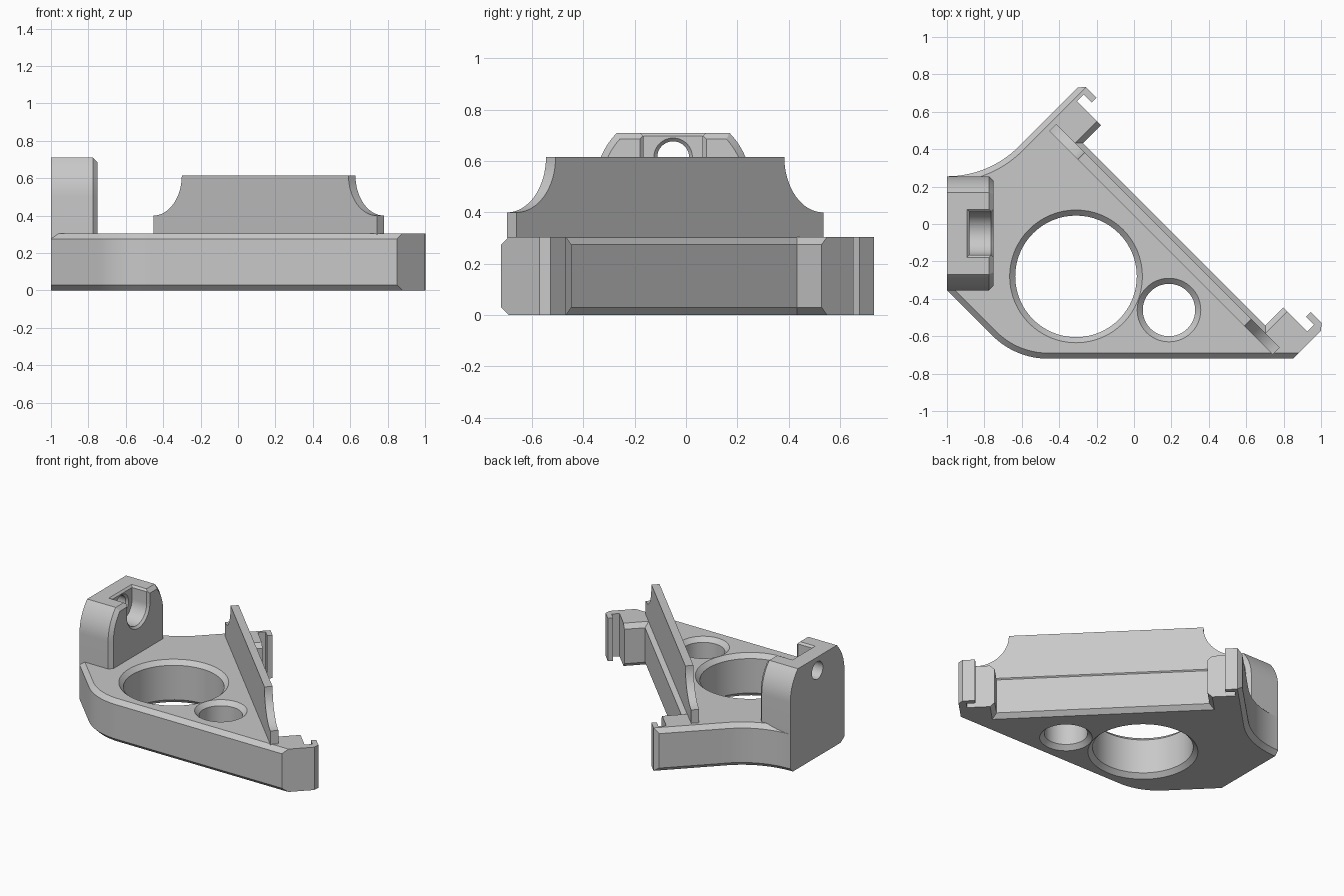
import bpy, bmesh, math
from mathutils import Vector, Matrix

if "Cube" in bpy.data.objects:
    bpy.data.objects.remove(bpy.data.objects["Cube"])

GREY = (0.58, 0.58, 0.58, 1)
mat = bpy.data.materials.new("matte grey")
mat.use_nodes = True
mat.diffuse_color = GREY
mat.node_tree.nodes["Principled BSDF"].inputs["Base Color"].default_value = GREY

HEIGHT, BEVEL = 0.305, 0.03


def arc(cx, cy, r, a0, a1, n=16):
    steps = [math.radians(a0 + (a1 - a0) * i / n) for i in range(n + 1)]
    return [(cx + r * math.cos(a), cy + r * math.sin(a)) for a in steps]


def inset(pts, amounts):
    """Move each edge of a counter-clockwise outline inward by its own amount."""
    out, n = [], len(pts)
    for i in range(n):
        p, a, c = (Vector(pts[j % n]) for j in (i, i - 1, i + 1))
        e1, e2 = (p - a).normalized(), (c - p).normalized()
        n1, n2 = Vector((-e1.y, e1.x)), Vector((-e2.y, e2.x))
        m = Matrix((n1, n2))
        q = m.inverted() @ Vector((amounts[i - 1], amounts[i])) if abs(m.determinant()) > 0.01 else n1 * amounts[i]
        out.append(tuple(p + q))
    return out


def loft(name, layers, matrix=None):
    """Solid through equal-length outlines given as (height, points)."""
    bm = bmesh.new()
    rings = [[bm.verts.new((x, y, h)) for x, y in pts] for h, pts in layers]
    n = len(rings[0])
    bm.faces.new(rings[0][::-1])
    bm.faces.new(rings[-1])
    for lo, hi in zip(rings, rings[1:]):
        for i in range(n):
            j = (i + 1) % n
            bm.faces.new((lo[i], lo[j], hi[j], hi[i]))
    if matrix:
        bm.transform(matrix)
    bmesh.ops.recalc_face_normals(bm, faces=bm.faces)
    mesh = bpy.data.meshes.new(name)
    bm.to_mesh(mesh)
    bm.free()
    obj = bpy.data.objects.new(name, mesh)
    bpy.context.collection.objects.link(obj)
    mesh.materials.append(mat)
    return obj


def activate(obj):
    bpy.ops.object.select_all(action='DESELECT')
    obj.select_set(True)
    bpy.context.view_layer.objects.active = obj


def cut(obj, cutter):
    mod = obj.modifiers.new("cut", 'BOOLEAN')
    mod.operation, mod.solver, mod.object = 'DIFFERENCE', 'EXACT', cutter
    activate(obj)
    bpy.ops.object.modifier_apply(modifier=mod.name)
    bpy.data.objects.remove(cutter)


def round_layers(cx, cy, pairs):
    return [(h, arc(cx, cy, r, 0, 360 - 5.625, 63)) for h, r in pairs]


# Base plate outline: the diagonal side uses (along, outward) = (x - y, x + y)
def diag(d, s):
    return ((s + d) / 2, (s - d) / 2)


MID = 0.27
hook = [(1.30, 0.43), (1.26, 0.475), (1.145, 0.475), (1.145, 0.425), (1.23, 0.425),
        (1.23, 0.352), (0.975, 0.352), (0.975, 0.16)]
outline, bevels = [], []


def add(points, bevel):
    outline.extend(points)
    bevels.extend([bevel] * len(points))


add([(-1, -0.355)] + arc(-0.46, -0.30, 0.42, 225, 270), BEVEL)
add([diag(MID + 1.30, 0.13)], 0)
add([diag(MID + d, s) for d, s in hook[:-2]], 0)
add([diag(MID + d, s) for d, s in hook[-2:]], BEVEL)
add([diag(MID - hook[-1][0], hook[-1][1])], BEVEL)
add([diag(MID - d, s) for d, s in hook[-2:0:-1]], 0)
add([diag(MID - 1.30, 0.43)], BEVEL)
add(arc(-1, 0.798, 0.543, -45, -90), BEVEL)
bevels[-1] = 0

small = inset(outline, bevels)
plate = loft("base_plate", [(0, small), (BEVEL, outline), (HEIGHT - BEVEL, outline), (HEIGHT, small)])

# Two round openings, chamfered above and below
for x, y, r in ((-0.31, -0.28, 0.325), (0.187, -0.46, 0.14)):
    flare = r + 0.06
    cut(plate, loft("hole_cutter", round_layers(x, y, [
        (-BEVEL, flare), (BEVEL, r), (HEIGHT - BEVEL, r), (HEIGHT + BEVEL, flare)])))

# Upright fin along the diagonal side, with scooped ends
R = 0.215
u0, u1, top = -0.95 / math.sqrt(2), 1.44 / math.sqrt(2), 0.615
profile = ([(u0, HEIGHT - 0.005), (u1, HEIGHT - 0.005)] + arc(u1, top, R, 270, 180)
           + arc(u0, top, R, 0, -90))
along, out = Vector((1, -1, 0)).normalized(), Vector((1, 1, 0)).normalized()
frame = Matrix((along, Vector((0, 0, 1)), out)).transposed().to_4x4()
fin = loft("diagonal_fin", [(s / math.sqrt(2), profile) for s in (0.045, 0.12)], frame)

# Mounting block: side profile in (y, z), extruded along x
sideways = Matrix(((0, 0, 1, 0), (1, 0, 0, 0), (0, 1, 0, 0), (0, 0, 0, 1)))
CY, HALF, ARC = -0.05, 0.305, 0.3
floor = HEIGHT - BEVEL
shape = ([(CY - HALF, floor), (CY + HALF, floor)]
         + arc(CY + HALF - ARC, 0.5, ARC, 0, 44.5, 10)
         + arc(CY - HALF + ARC, 0.5, ARC, 135.5, 180, 10))
amounts = [0] + [0.025] * (len(shape) - 1)
block = loft("mounting_block", [(-1, shape), (-0.775, shape), (-0.75, inset(shape, amounts))], sideways)


# U-shaped pocket, open at the top and inner face
def pocket(r):
    return arc(CY, 0.615, r, 180, 360, 24) + [(CY + r, 0.8), (CY - r, 0.8)]


cut(block, loft("pocket_cutter", [(-0.88, pocket(0.115)), (-0.765, pocket(0.115)),
                                  (-0.735, pocket(0.145))], sideways))


# Chamfer around the pocket mouth
def mouth(g):
    return [(-0.88 - g, CY - 0.115 - g), (-0.7, CY - 0.115 - g),
            (-0.7, CY + 0.115 + g), (-0.88 - g, CY + 0.115 + g)]


cut(block, loft("mouth_cutter", [(0.697, mouth(0)), (0.725, mouth(0.028))]))

# Screw hole through the block, chamfered at the pocket
cut(block, loft("screw_cutter", round_layers(CY, 0.615, [
    (-1.1, 0.062), (-0.893, 0.062), (-0.86, 0.095)]), sideways))

for obj in (plate, fin, block):
    activate(obj)
    bpy.ops.object.shade_smooth_by_angle(angle=math.radians(25))
